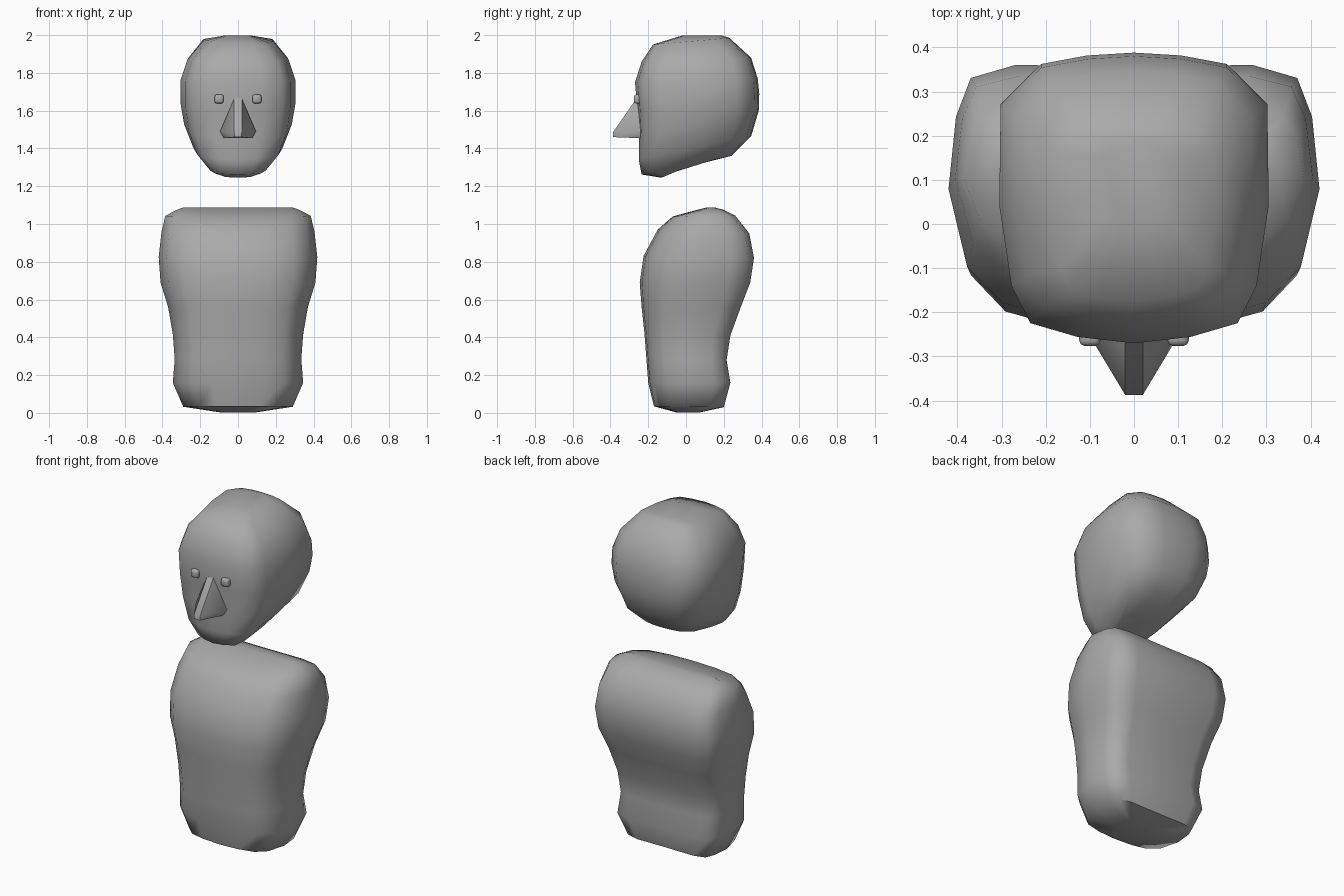
import bpy, bmesh, math
from mathutils import Vector

if "Cube" in bpy.data.objects:
    bpy.data.objects.remove(bpy.data.objects["Cube"])

grey = bpy.data.materials.new("plain grey")
grey.diffuse_color = (0.4, 0.4, 0.4, 1)
grey.use_nodes = True
grey.node_tree.nodes["Principled BSDF"].inputs["Base Color"].default_value = grey.diffuse_color


def finish(name, bm, angle):
    """Turn a bmesh into a shaded object."""
    bmesh.ops.recalc_face_normals(bm, faces=bm.faces)
    mesh = bpy.data.meshes.new(name)
    bm.to_mesh(mesh)
    bm.free()
    mesh.materials.append(grey)
    obj = bpy.data.objects.new(name, mesh)
    bpy.context.collection.objects.link(obj)
    bpy.ops.object.select_all(action='DESELECT')
    obj.select_set(True)
    bpy.context.view_layer.objects.active = obj
    bpy.ops.object.shade_smooth_by_angle(angle=math.radians(angle))
    return obj


def loft(name, section, rings, angle):
    """Section: (depth fraction, width fraction) from front to back on one side.
    Rings: (front y, front z, back y, back z, half width) from bottom to top."""
    outline = section + [(t, -x) for t, x in reversed(section[1:-1])]
    bm = bmesh.new()
    loops = []
    for yf, zf, yb, zb, w in rings:
        loops.append([bm.verts.new((x * w, yf + (yb - yf) * t, zf + (zb - zf) * t))
                      for t, x in outline])
    n = len(outline)
    for a, b in zip(loops, loops[1:]):
        for i in range(n):
            j = (i + 1) % n
            bm.faces.new((a[i], a[j], b[j], b[i]))
    # close both ends
    bm.faces.new(loops[0])
    bm.faces.new(loops[-1])
    return finish(name, bm, angle)


# torso: broad rounded shoulders, narrow waist, shallow bowl underneath
torso_section = [(0, 0), (0.02, 0.4), (0.08, 0.71), (0.22, 0.9), (0.52, 1),
                 (0.80, 0.96), (0.95, 0.88), (1, 0.64), (0.995, 0)]
loft("torso", torso_section, [
    (-0.05, 0.002, 0.07, 0.002, 0.09),
    (-0.17, 0.035, 0.20, 0.03, 0.29),
    (-0.20, 0.16, 0.235, 0.16, 0.345),
    (-0.21, 0.29, 0.215, 0.28, 0.335),
    (-0.22, 0.42, 0.235, 0.41, 0.345),
    (-0.235, 0.56, 0.29, 0.56, 0.37),
    (-0.245, 0.69, 0.34, 0.69, 0.41),
    (-0.225, 0.83, 0.36, 0.82, 0.42),
    (-0.15, 0.97, 0.335, 0.95, 0.405),
    (-0.07, 1.04, 0.26, 1.045, 0.385),
    (0.04, 1.07, 0.20, 1.075, 0.33),
    (0.11, 1.088, 0.15, 1.088, 0.29),
], 60)

# head: tilted rings from the chin up to the crown
head_section = [(0, 0), (0.022, 0.42), (0.07, 0.77), (0.2, 0.91), (0.48, 1),
                (0.82, 0.99), (0.96, 0.69), (0.99, 0.35), (1, 0)]
loft("head", head_section, [
    (-0.13, 1.245, 0.03, 1.312, 0.09),
    (-0.235, 1.262, 0.24, 1.36, 0.16),
    (-0.25, 1.34, 0.345, 1.465, 0.235),
    (-0.25, 1.46, 0.385, 1.60, 0.285),
    (-0.257, 1.60, 0.388, 1.69, 0.305),
    (-0.27, 1.75, 0.38, 1.77, 0.305),
    (-0.235, 1.86, 0.345, 1.88, 0.268),
    (-0.175, 1.95, 0.23, 1.985, 0.185),
    (-0.02, 1.998, 0.19, 1.998, 0.07),
], 100)

# nose: wedge flaring out towards the nostrils
bm = bmesh.new()
for x, y, z in [(0.02, -0.262, 1.665), (0.02, -0.22, 1.665), (0.02, -0.387, 1.485),
                (0.018, -0.387, 1.46), (0.095, -0.262, 1.49), (0.075, -0.262, 1.455),
                (0.095, -0.22, 1.49), (0.075, -0.22, 1.455)]:
    for s in (1, -1):
        bm.verts.new((s * x, y, z))
bmesh.ops.convex_hull(bm, input=bm.verts)
finish("nose", bm, 40)

# eyes: small rounded beads
for side, s in (("left", 1), ("right", -1)):
    bm = bmesh.new()
    bmesh.ops.create_cube(bm, size=0.048)
    bmesh.ops.bevel(bm, geom=bm.edges[:], offset=0.012, segments=2,
                    profile=0.5, affect='EDGES')
    bmesh.ops.translate(bm, verts=bm.verts, vec=Vector((s * 0.1, -0.252, 1.662)))
    finish(side + "_eye", bm, 60)
